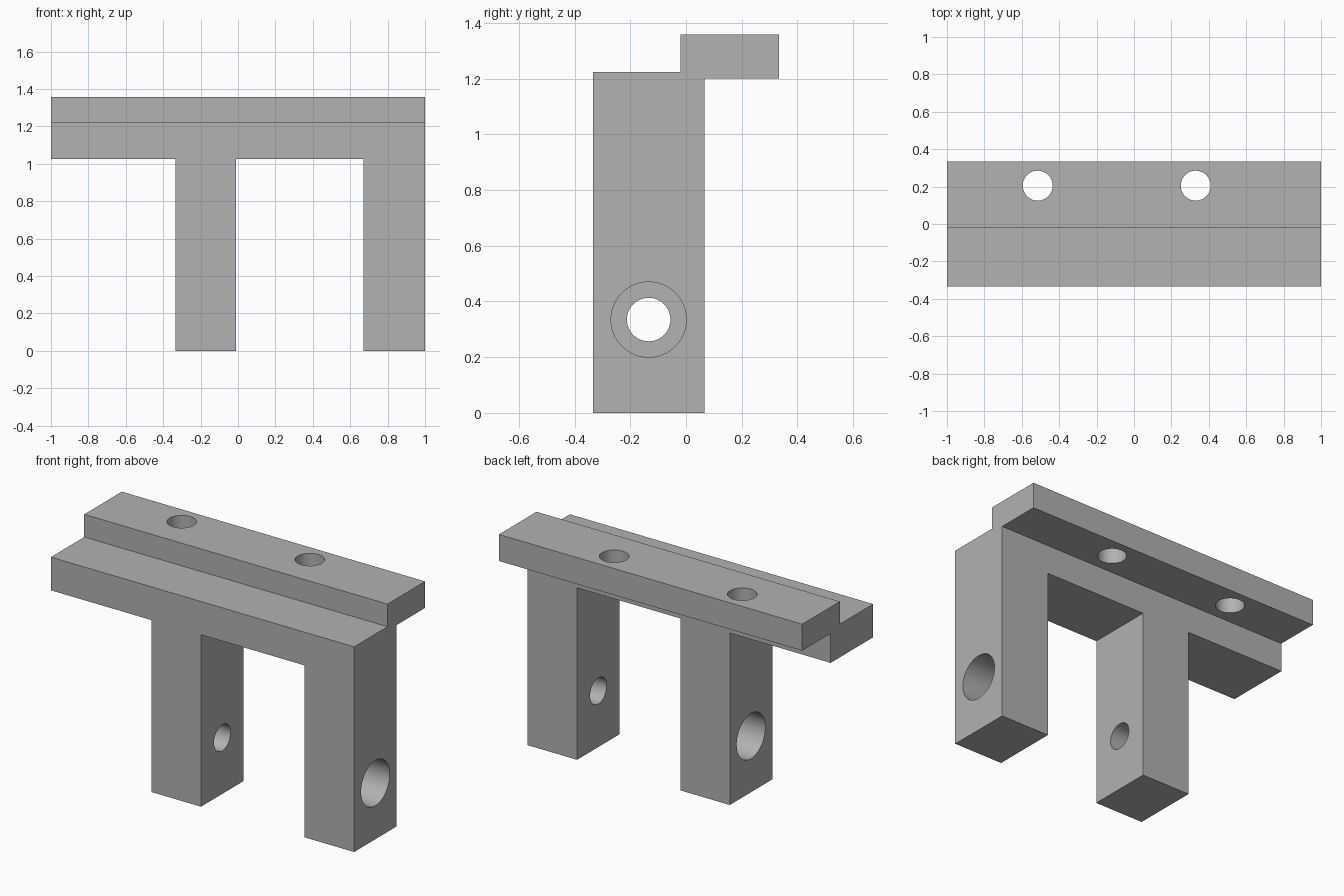
import bpy, bmesh, math
from mathutils import Matrix, Vector

cube = bpy.data.objects.get("Cube")
if cube:
    bpy.data.objects.remove(cube, do_unlink=True)

grey = bpy.data.materials.new("plain grey")
grey.use_nodes = True
colour = (0.445, 0.445, 0.445, 1)
grey.diffuse_color = colour
grey.node_tree.nodes["Principled BSDF"].inputs["Base Color"].default_value = colour


def finish(name, bm):
    bmesh.ops.recalc_face_normals(bm, faces=bm.faces)
    mesh = bpy.data.meshes.new(name)
    bm.to_mesh(mesh)
    bm.free()
    mesh.materials.append(grey)
    obj = bpy.data.objects.new(name, mesh)
    bpy.context.collection.objects.link(obj)
    return obj


def extrude_profile(name, points, y0, y1):
    """Extrude an x-z outline from y0 to y1."""
    bm = bmesh.new()
    face = bm.faces.new([bm.verts.new((x, y0, z)) for x, z in points])
    result = bmesh.ops.extrude_face_region(bm, geom=[face])
    verts = [v for v in result["geom"] if isinstance(v, bmesh.types.BMVert)]
    bmesh.ops.translate(bm, verts=verts, vec=(0, y1 - y0, 0))
    return finish(name, bm)


def cylinder(name, start, end, radius):
    start, end = Vector(start), Vector(end)
    axis = end - start
    place = Matrix.Translation((start + end) / 2) @ axis.to_track_quat("Z", "Y").to_matrix().to_4x4()
    bm = bmesh.new()
    bmesh.ops.create_cone(bm, cap_ends=True, segments=64, radius1=radius,
                          radius2=radius, depth=axis.length, matrix=place)
    obj = finish(name, bm)
    obj.hide_render = True
    return obj


def combine(target, tool, operation):
    mod = target.modifiers.new(tool.name, "BOOLEAN")
    mod.operation = operation
    mod.solver = "EXACT"
    mod.object = tool
    bpy.context.view_layer.objects.active = target
    bpy.ops.object.modifier_apply(modifier=mod.name)
    bpy.data.objects.remove(tool, do_unlink=True)


# Beam with its two legs
beam_top, beam_base = 1.223, 1.025
legs = [(-0.335, -0.01), (0.672, 1.0)]
outline = [(-1, beam_top), (-1, beam_base)]
for left, right in legs:
    outline += [(left, beam_base), (left, 0), (right, 0), (right, beam_base)]
outline[-1] = (1, beam_top)
bracket = extrude_profile("bracket", outline, -0.334, 0.066)

# Raised rail overhanging the back
rail = extrude_profile("rail", [(-1, 1.2), (1, 1.2), (1, 1.358), (-1, 1.358)], -0.02, 0.334)
combine(bracket, rail, "UNION")

# Vertical holes through the rail
for x in (-0.515, 0.33):
    combine(bracket, cylinder("rail_hole", (x, 0.205, 1.1), (x, 0.205, 1.5), 0.08), "DIFFERENCE")

# Stepped holes through the legs, wide on each outer face
y, z, depth = -0.134, 0.335, 0.2
for (left, right), outer in zip(legs, (-1, 1)):
    combine(bracket, cylinder("leg_bore", (left - 0.1, y, z), (right + 0.1, y, z), 0.078), "DIFFERENCE")
    face = right if outer > 0 else left
    combine(bracket, cylinder("leg_counterbore", (face + outer * 0.1, y, z),
                              (face - outer * depth, y, z), 0.135), "DIFFERENCE")

# Smooth bores, crisp edges
bpy.ops.object.select_all(action="DESELECT")
bracket.select_set(True)
bpy.context.view_layer.objects.active = bracket
bpy.ops.object.shade_smooth_by_angle(angle=math.radians(30))
